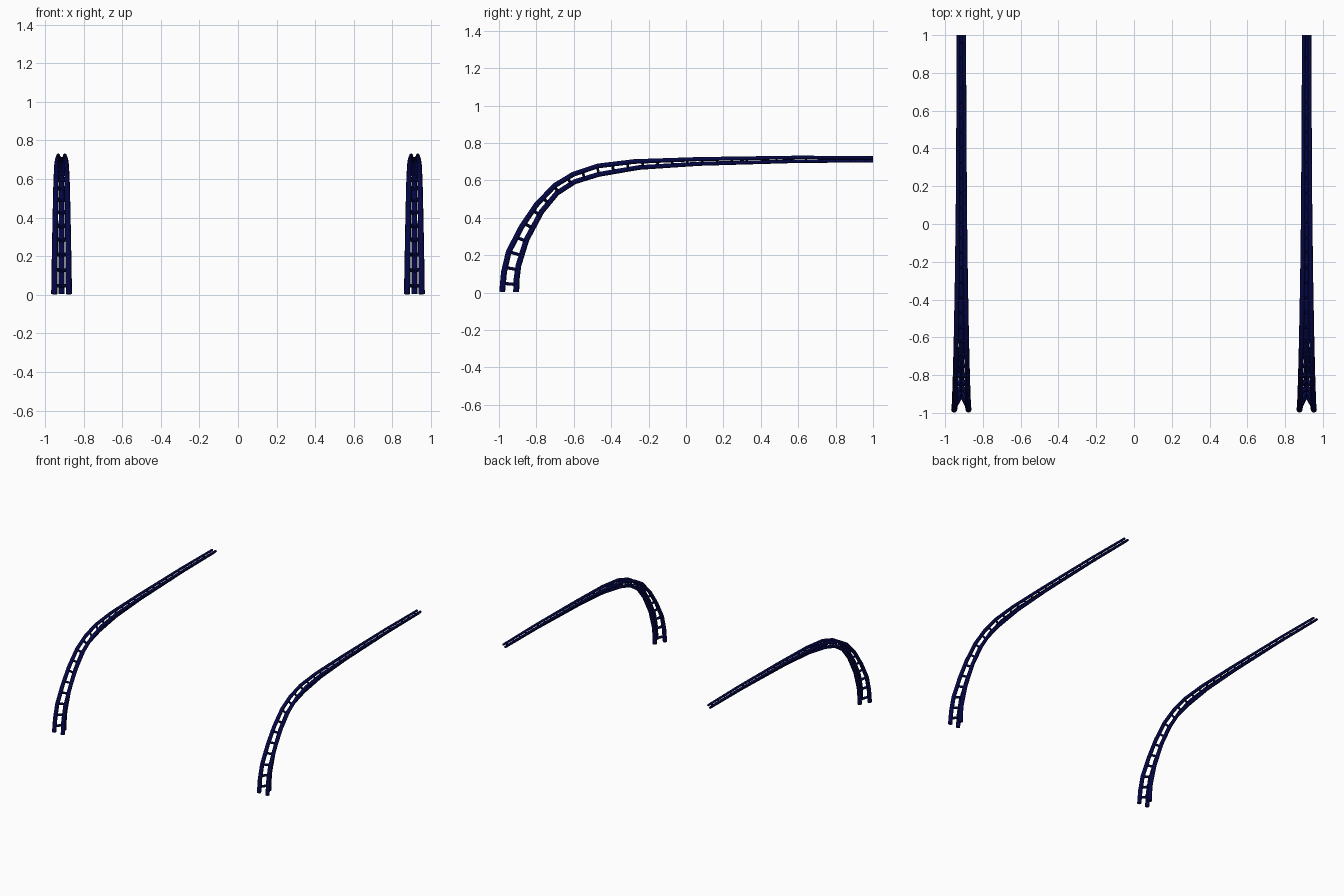
import bpy
from mathutils import Vector

if "Cube" in bpy.data.objects:
    bpy.data.objects.remove(bpy.data.objects["Cube"])

# Side profile (y, z) of the outer and inner chord centre lines, foot to tip
OUTER = [(-.983, .004), (-.973, .11), (-.948, .218), (-.88, .35), (-.802, .467), (-.703, .572), (-.603, .633),
         (-.473, .677), (-.278, .701), (.07, .714), (.6, .723), (1, .721)]
INNER = [(-.908, .004), (-.906, .07), (-.896, .145), (-.853, .283), (-.773, .432), (-.69, .532), (-.595, .593),
         (-.468, .632), (-.252, .669), (.07, .689), (.6, .703), (1, .705)]
SPREAD = [.038, .0365, .035, .033, .031, .029, .027, .025, .022, .019, .017, .016]
RADIUS = [.016, .016, .0155, .015, .0145, .014, .0135, .013, .0125, .011, .0095, .009]
CENTRE_X = .914

paint = bpy.data.materials.new("dark_navy")
paint.diffuse_color = (.001, .002, .06, 1)
paint.use_nodes = True
paint.node_tree.nodes["Principled BSDF"].inputs["Base Color"].default_value = paint.diffuse_color


def tubes(name, lines, sides_res=2):
    """Round tubes along polylines of (point, radius)."""
    cu = bpy.data.curves.new(name, 'CURVE')
    cu.dimensions = '3D'
    cu.bevel_depth = 1
    cu.bevel_resolution = sides_res
    cu.use_fill_caps = True
    for line in lines:
        sp = cu.splines.new('POLY')
        sp.points.add(len(line) - 1)
        sp.use_smooth = True
        for p, (co, r) in zip(sp.points, line):
            p.co = (*co, 1)
            p.radius = r
    cu.materials.append(paint)
    ob = bpy.data.objects.new(name, cu)
    bpy.context.collection.objects.link(ob)


def along(line, t):
    """Point and radius at fraction t of a polyline's length."""
    lengths = [(b[0] - a[0]).length for a, b in zip(line, line[1:])]
    d = t * sum(lengths)
    for (a, b, n) in zip(line, line[1:], lengths):
        if d <= n:
            return a[0].lerp(b[0], d / n), a[1] + (b[1] - a[1]) * d / n
        d -= n
    return line[-1]


def cross(line, p, n):
    """Where a polyline crosses the plane through p with normal n."""
    for (a, _), (b, _) in zip(line, line[1:]):
        da, db = (a - p).dot(n), (b - p).dot(n)
        if da <= 0 < db:
            return a.lerp(b, da / (da - db))
    return line[-1][0]


for side, cx in (("left", -CENTRE_X), ("right", CENTRE_X)):
    # Three chords: a spread outer pair and a single inner one
    pair = [[(Vector((cx + s * w, y, z)), r) for (y, z), w, r in zip(OUTER, SPREAD, RADIUS)]
            for s in (-1, 1)]
    inner = [(Vector((cx, y, z)), r) for (y, z), r in zip(INNER, RADIUS)]
    tubes(side + "_outer_chords", pair)
    tubes(side + "_inner_chord", [inner])

    # V-shaped rungs joining each outer chord to the inner chord
    rungs = []
    count = 29
    for i in range(count):
        t = (i + .5) / count
        p, r = along(inner, t)
        n = (along(inner, min(t + .04, 1))[0] - along(inner, max(t - .04, 0))[0]).normalized()
        for chord in pair:
            rungs.append([(p, r * .6), (cross(chord, p, n), r * .6)])
    tubes(side + "_rungs", rungs, 1)
